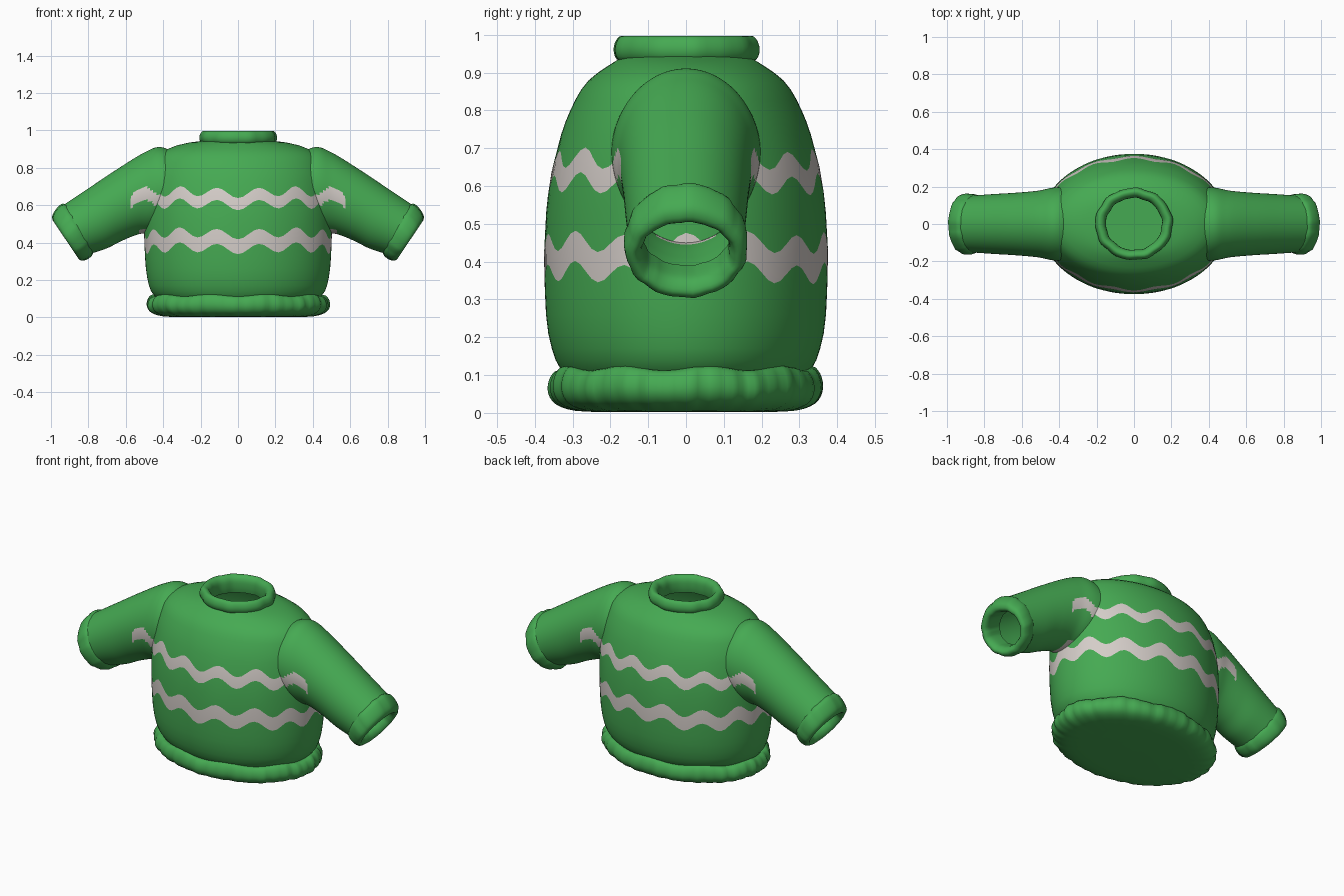
import bpy, bmesh
from math import sin, cos, pi, radians
from mathutils import Vector

if "Cube" in bpy.data.objects:
    bpy.data.objects.remove(bpy.data.objects["Cube"])


def material(name, rgb):
    m = bpy.data.materials.new(name)
    m.use_nodes = True
    m.diffuse_color = (*rgb, 1)
    m.node_tree.nodes["Principled BSDF"].inputs["Base Color"].default_value = (*rgb, 1)
    return m


green = material("green wool", (0.06, 0.40, 0.085))
cream = material("pale grey wool", (0.66, 0.61, 0.58))


def ring(top, bottom, half_width, n, ripple=lambda t: 0, lift=lambda t: 0):
    """Ellipse spanning the xz points top and bottom, half_width deep in y."""
    p, q = Vector((top[0], 0, top[1])), Vector((bottom[0], 0, bottom[1]))
    pts = []
    for i in range(n):
        t = 2 * pi * i / n
        k = 1 + ripple(t)
        pts.append((p + q) / 2 + (p - q) / 2 * cos(t) * k
                   + Vector((0, half_width * sin(t) * k, lift(t))))
    return pts


def smooth_path(rows, steps):
    """Catmull-Rom interpolation through rows of numbers."""
    out = []
    for i in range(len(rows) - 1):
        a, b, c, d = (rows[min(max(i + k, 0), len(rows) - 1)] for k in (-1, 0, 1, 2))
        for s in range(steps):
            u = s / steps
            out.append([0.5 * (2 * q + (r - p) * u + (2 * p - 5 * q + 4 * r - w) * u ** 2
                               + (3 * q - p - 3 * r + w) * u ** 3)
                        for p, q, r, w in zip(a, b, c, d)])
    return out + [list(rows[-1])]


def loft(name, rings, side=1, cap=False, painted=lambda row, centre: False):
    bm = bmesh.new()
    rows = [[bm.verts.new((v.x * side, v.y, v.z)) for v in r] for r in rings]
    n = len(rows[0])
    for j in range(len(rows) - 1):
        for i in range(n):
            k = (i + 1) % n
            f = bm.faces.new((rows[j][i], rows[j][k], rows[j + 1][k], rows[j + 1][i]))
            f.material_index = int(painted(j, f.calc_center_median()))
    if cap:
        bm.faces.new(rows[0][::-1])
    bmesh.ops.recalc_face_normals(bm, faces=bm.faces)
    mesh = bpy.data.meshes.new(name)
    bm.to_mesh(mesh)
    bm.free()
    mesh.materials.append(green)
    mesh.materials.append(cream)
    ob = bpy.data.objects.new(name, mesh)
    bpy.context.collection.objects.link(ob)
    bpy.ops.object.select_all(action='DESELECT')
    ob.select_set(True)
    bpy.context.view_layer.objects.active = ob
    bpy.ops.object.shade_smooth_by_angle(angle=radians(50))
    return ob


def zigzag(t):
    return 0.026 * cos(14 * t) + 0.006 * sin(5 * t)


# Torso: half width, half depth, height
profile = smooth_path([(.43, .32, .10), (.465, .345, .14), (.487, .366, .22), (.497, .373, .32),
                       (.502, .375, .45), (.502, .362, .60), (.49, .338, .71), (.465, .306, .80),
                       (.42, .262, .875), (.31, .195, .925), (.18, .16, .945)], 6)


def radii(z):
    for a, b in zip(profile, profile[1:]):
        if z <= b[2]:
            u = (z - a[2]) / (b[2] - a[2])
            return a[0] + (b[0] - a[0]) * u, a[1] + (b[1] - a[1]) * u
    return profile[-1][:2]


# Torso rows follow the zigzag at the stripe edges
stripes = ((.37, .45), (.605, .67))
edges = [e for s in stripes for e in s]
plain = [.10, .115, .14, .17, .21, .26, .31, .53, .735, .77, .80, .83, .855, .88, .90, .92, .935, .945]
levels = sorted(plain + edges)
torso = []
for z in levels:
    row = []
    for i in range(112):
        t = 2 * pi * i / 112
        h = z + (zigzag(t) if z in edges else 0)
        a, b = radii(h)
        row.append(Vector((a * cos(t), b * sin(t), h)))
    torso.append(row)
loft("torso", torso, painted=lambda j, c: levels[j] in (stripes[0][0], stripes[1][0]))


# Sleeves, with the stripe ends running onto the shoulder
def sleeve_paint(row, c):
    x = abs(c.x)
    w = -0.026 * cos(10 * pi * x)
    return any(lo + w < c.z < hi + w and x < end
               for (lo, hi), end in zip(stripes, (.53, .57)))


sections = smooth_path([(.30, .86, .30, .52, .20), (.41, .91, .44, .46, .195),
                        (.50, .882, .53, .445, .178), (.65, .79, .62, .41, .167),
                        (.80, .69, .70, .37, .16), (.935, .60, .79, .34, .152)], 10)
# Cuffs: top point, bottom point, half depth, running out and back inside
cuff_rows = [(.92, .605, .775, .345, .150), (.945, .605, .785, .328, .160),
             (.975, .575, .81, .31, .163), (.993, .54, .838, .305, .155),
             (.985, .51, .855, .318, .135), (.96, .505, .85, .345, .12),
             (.93, .52, .83, .365, .115), (.88, .55, .78, .39, .115)]
for side, label in ((1, "left"), (-1, "right")):
    loft(label + "_sleeve", [ring(s[:2], s[2:4], s[4], 96) for s in sections],
         side, painted=sleeve_paint)
    loft(label + "_cuff",
         [ring(s[:2], s[2:4], s[4], 48, lambda t: .012 * sin(11 * t) + .008 * sin(17 * t + 1))
          for s in smooth_path(cuff_rows, 3)], side)


# Gathered hem with a closed underside
def hem_ripple(t):
    return .008 * sin(38 * t) + .006 * sin(23 * t + 1)


hem_rows = smooth_path([(.30, .20, .002), (.40, .29, .006), (.46, .34, .024), (.485, .36, .055),
                        (.482, .358, .09), (.462, .342, .115), (.43, .32, .118)], 3)
loft("hem", [ring((a, z), (-a, z), b, 144, hem_ripple,
                  lambda t, z=z: .05 * z * sin(9 * t)) for a, b, z in hem_rows], cap=True)

# Rolled collar around the open neck
collar_rows = smooth_path([(.17, .922), (.198, .935), (.207, .96), (.20, .985), (.185, .997),
                           (.165, .99), (.152, .968), (.15, .93), (.155, .90)], 3)
loft("collar", [ring((r, z), (-r, z), r * .93, 64,
                     lambda t: .012 * sin(9 * t) + .008 * sin(14 * t)) for r, z in collar_rows])
